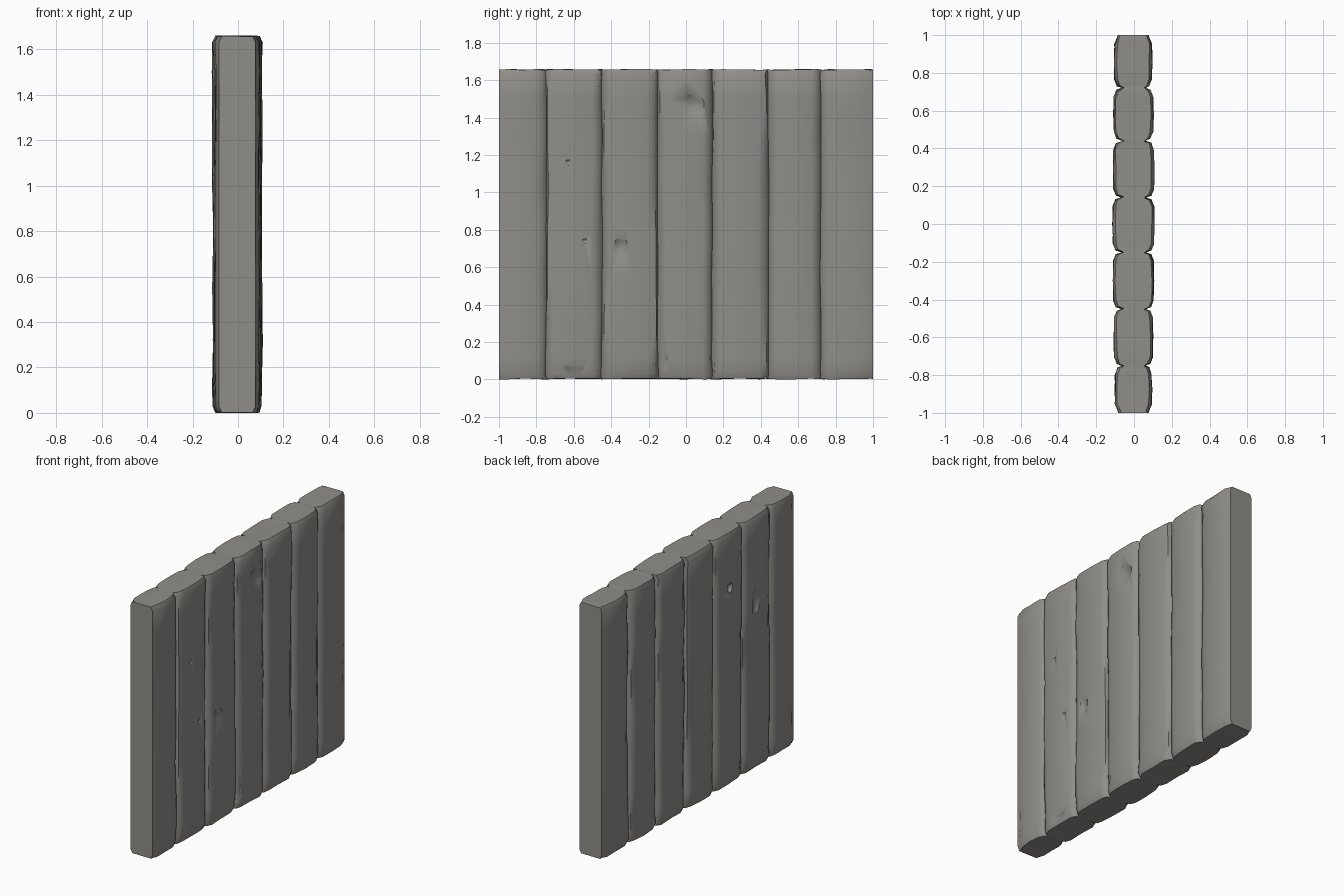
import bpy, bmesh, math, random
from mathutils import Vector, Euler

if "Cube" in bpy.data.objects:
    bpy.data.objects.remove(bpy.data.objects["Cube"])

random.seed(7)
H = 1.66
EDGES = [-1.0, -0.75, -0.45, -0.15, 0.14, 0.44, 0.72, 1.0]   # plank boundaries along y
LEVELS = [0.03, 0.12, 0.32, 0.55, 0.8, 1.05, 1.3, 1.5, 1.63]
N = len(EDGES) - 1

mat = bpy.data.materials.new("weathered grey")
mat.diffuse_color = (0.28, 0.27, 0.25, 1)
mat.use_nodes = True
mat.node_tree.nodes["Principled BSDF"].inputs["Base Color"].default_value = mat.diffuse_color


def jit(a):
    return random.uniform(-a, a)


# per-plank thickness, taller in the middle of the wall, thinner at the ends
def thickness(side, i):
    base = [0.093, 0.099, 0.102, 0.106, 0.103, 0.1, 0.094]
    return base[i] + (0.006 if side < 0 else 0) + jit(0.002)


THICK = {(s, i): thickness(s, i) for s in (1, -1) for i in range(N)}


# half outline of one face, from y=-1 to y=1, with V grooves between planks
def face_outline(side, inset):
    pts = []
    for i in range(N):
        a, b = EDGES[i], EDGES[i + 1]
        t = THICK[side, i] - inset
        ra = 0.012 if i == 0 else 0.013 + jit(0.005)
        rb = 0.012 if i == N - 1 else 0.013 + jit(0.005)
        if i == 0:
            pts.append((t - 0.015, a))
        pts += [(t - 0.013 + jit(0.003), a + ra),
                (t + jit(0.004), a + ra + 0.035),
                (t + 0.002 + jit(0.004), (a + b) / 2),
                (t + jit(0.004), b - rb - 0.035),
                (t - 0.013 + jit(0.003), b - rb)]
        if i == N - 1:
            pts.append((t - 0.015, b))
        else:
            pts.append((0.058 - inset * 0.4, b + jit(0.004)))   # groove bottom
    return [(x * side, y) for x, y in pts]


# stack of outlines forms the wall
bm = bmesh.new()
rings = []
for z, inset in [(0.004, 0.012)] + [(z, 0) for z in LEVELS] + [(H - 0.004, 0.012)]:
    right = face_outline(1, inset)
    left = face_outline(-1, inset)
    ring = [bm.verts.new((x, y, z)) for x, y in right + left[::-1]]
    rings.append(ring)
for lo, hi in zip(rings, rings[1:]):
    for k in range(len(lo)):
        m = (k + 1) % len(lo)
        bm.faces.new((lo[k], lo[m], hi[m], hi[k]))
# ends: strips joining the two faces across the thickness
for ring, z in ((rings[0], 0.0), (rings[-1], H)):
    half = len(ring) // 2
    for k in range(half - 1):
        bm.faces.new((ring[k], ring[k + 1], ring[-2 - k], ring[-1 - k]))
    for v in ring:
        v.co.z = z + (0.003 if z == 0 else -0.003) + jit(0.003)
bmesh.ops.recalc_face_normals(bm, faces=bm.faces)
me = bpy.data.meshes.new("plank_wall")
bm.to_mesh(me)
bm.free()
me.materials.append(mat)
wall = bpy.data.objects.new("plank_wall", me)
bpy.context.collection.objects.link(wall)

# chips: faceted wedges cut from the faces (side, y, z, size y, size z)
CHIPS = [(1, 0.04, 1.47, 0.08, 0.07), (1, -0.35, 0.71, 0.05, 0.07),
         (1, -0.8, 0.83, 0.03, 0.03), (1, -0.54, 0.74, 0.02, 0.02),
         (1, -0.63, 1.16, 0.02, 0.025), (1, -0.13, 0.08, 0.03, 0.1),
         (1, -0.47, 0.74, 0.03, 0.09), (1, -0.6, 0.02, 0.1, 0.1),
         (-1, -0.58, 1.1, 0.05, 0.12), (-1, 0.16, 0.9, 0.03, 0.09),
         (-1, -0.3, 1.3, 0.03, 0.04)]
cb = bmesh.new()
for s, y, z, sy, sz in CHIPS:
    new = bmesh.ops.create_icosphere(cb, subdivisions=1, radius=1)["verts"]
    rot = Euler((jit(0.5), 0, 0)).to_matrix()
    for v in new:
        p = rot @ Vector((v.co.x * 0.025, v.co.y * sy, v.co.z * sz))
        v.co = p + Vector((s * 0.112, y, z))
cm = bpy.data.meshes.new("chip_cutter")
cb.to_mesh(cm)
cb.free()
cm.materials.append(mat)
cutter = bpy.data.objects.new("chip_cutter", cm)
bpy.context.collection.objects.link(cutter)

mod = wall.modifiers.new("chips", 'BOOLEAN')
mod.operation = 'DIFFERENCE'
mod.solver = 'EXACT'
mod.object = cutter
bpy.context.view_layer.objects.active = wall
wall.select_set(True)
bpy.ops.object.modifier_apply(modifier="chips")
bpy.data.objects.remove(cutter)
bpy.ops.object.shade_smooth_by_angle(angle=math.radians(50))
